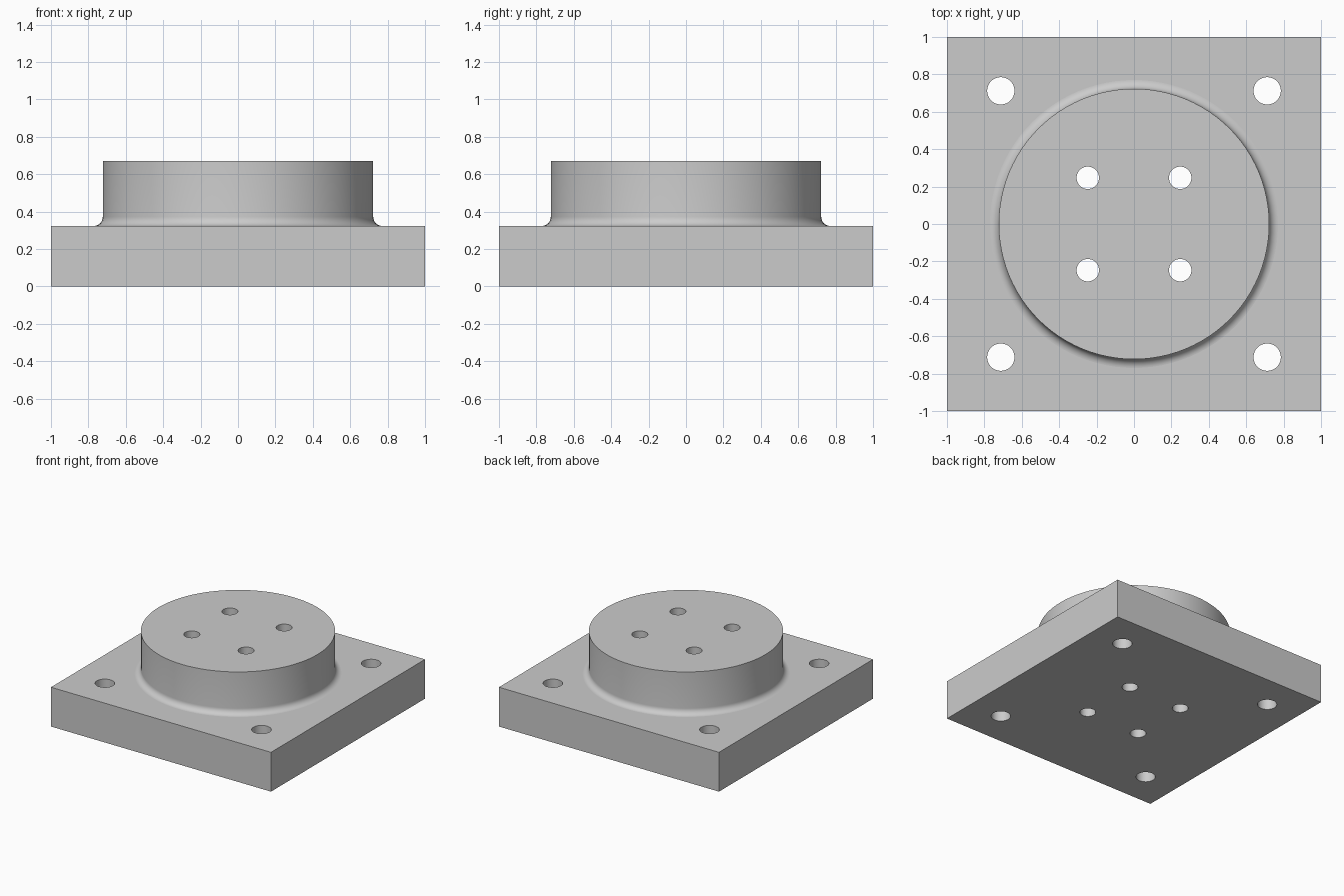
import bpy, bmesh, math
from mathutils import Matrix, Vector

if "Cube" in bpy.data.objects:
    bpy.data.objects.remove(bpy.data.objects["Cube"], do_unlink=True)

PLATE_H, TOP = 0.323, 0.671
BOSS_R, FILLET = 0.723, 0.05

steel = bpy.data.materials.new("plain grey")
steel.use_nodes = True
grey = (0.6, 0.6, 0.6, 1)
steel.diffuse_color = grey
steel.node_tree.nodes["Principled BSDF"].inputs["Base Color"].default_value = grey


def make_object(name, bm):
    bmesh.ops.recalc_face_normals(bm, faces=bm.faces)
    mesh = bpy.data.meshes.new(name)
    bm.to_mesh(mesh)
    bm.free()
    mesh.materials.append(steel)
    obj = bpy.data.objects.new(name, mesh)
    bpy.context.collection.objects.link(obj)
    return obj


def apply_boolean(target, tool, operation):
    mod = target.modifiers.new(operation.lower(), 'BOOLEAN')
    mod.operation, mod.object, mod.solver = operation, tool, 'EXACT'
    bpy.context.view_layer.update()
    graph = bpy.context.evaluated_depsgraph_get()
    result = bpy.data.meshes.new_from_object(target.evaluated_get(graph))
    target.modifiers.clear()
    target.data = result
    bpy.data.objects.remove(tool, do_unlink=True)


# Square plate
bm = bmesh.new()
bmesh.ops.create_cube(bm, size=1)
bmesh.ops.scale(bm, vec=(2, 2, PLATE_H), verts=bm.verts)
bmesh.ops.translate(bm, vec=(0, 0, PLATE_H / 2), verts=bm.verts)
flange = make_object("mounting_flange", bm)

# Round boss: a turned profile with a concave fillet at its foot
outer = BOSS_R + FILLET
profile = [(0, PLATE_H / 2), (outer, PLATE_H / 2)]
for i in range(9):
    a = math.radians(90) * i / 8
    profile.append((outer - FILLET * math.sin(a),
                    PLATE_H - 0.0003 + FILLET * (1 - math.cos(a))))
profile += [(BOSS_R, TOP), (0, TOP)]
bm = bmesh.new()
verts = [bm.verts.new((r, 0, z)) for r, z in profile]
edges = [bm.edges.new(pair) for pair in zip(verts, verts[1:])]
bmesh.ops.spin(bm, geom=verts + edges, axis=(0, 0, 1), cent=(0, 0, 0),
               angle=math.tau, steps=96)
bmesh.ops.remove_doubles(bm, verts=bm.verts, dist=0.00001)
boss = make_object("boss", bm)
apply_boolean(flange, boss, 'UNION')

# Through holes: four at the plate corners, four in the boss
bm = bmesh.new()
for offset, radius in ((0.712, 0.073), (0.247, 0.06)):
    for sx in (-1, 1):
        for sy in (-1, 1):
            bmesh.ops.create_cone(
                bm, cap_ends=True, segments=48, radius1=radius, radius2=radius,
                depth=2, matrix=Matrix.Translation((sx * offset, sy * offset, 0.3)))
holes = make_object("hole_cutter", bm)
holes.hide_render = True
apply_boolean(flange, holes, 'DIFFERENCE')

# Smooth the round walls and fillet, keep flat faces and rims crisp
bm = bmesh.new()
bm.from_mesh(flange.data)
for face in bm.faces:
    n = face.normal
    on_side = max(abs(face.calc_center_median().x),
                  abs(face.calc_center_median().y)) > 0.99
    face.smooth = abs(n.z) < 0.9999 and not on_side
    face.material_index = 0
for edge in bm.edges:
    if len(edge.link_faces) == 2:
        edge.smooth = edge.calc_face_angle() < math.radians(30)
bm.to_mesh(flange.data)
bm.free()
